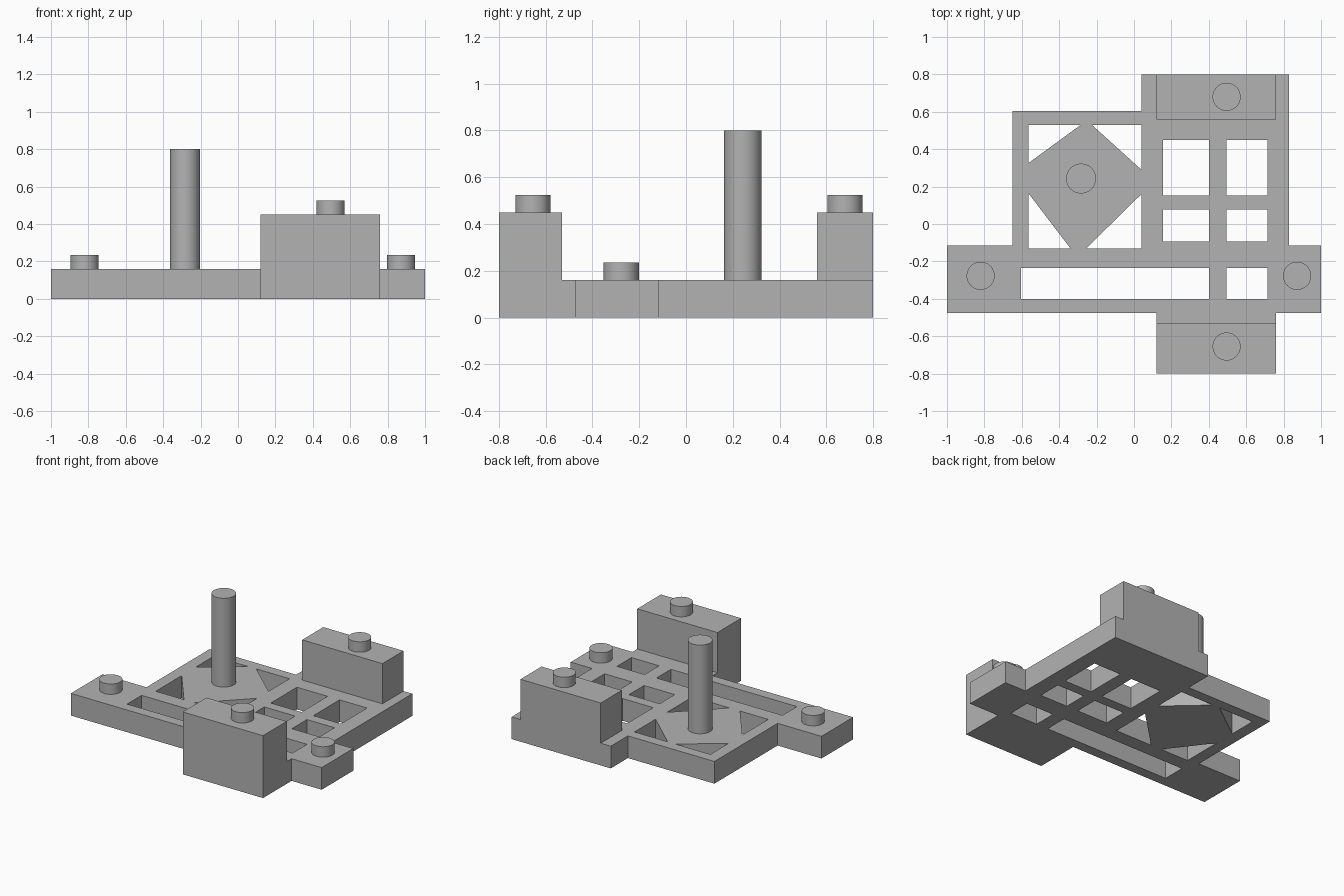
import bpy
import bmesh
from mathutils import Matrix

cube = bpy.data.objects.get("Cube")
if cube:
    bpy.data.objects.remove(cube, do_unlink=True)

grey = bpy.data.materials.new("plain grey")
grey.use_nodes = True
colour = (0.45, 0.45, 0.45, 1)
grey.diffuse_color = colour
grey.node_tree.nodes["Principled BSDF"].inputs["Base Color"].default_value = colour

PLATE_TOP, BLOCK_TOP = 0.16, 0.45


def add_object(name, bm):
    bmesh.ops.recalc_face_normals(bm, faces=bm.faces)
    mesh = bpy.data.meshes.new(name)
    bm.to_mesh(mesh)
    bm.free()
    mesh.materials.append(grey)
    obj = bpy.data.objects.new(name, mesh)
    bpy.context.collection.objects.link(obj)
    return obj


def rect(x0, x1, y0, y1):
    return [(x0, y0), (x1, y0), (x1, y1), (x0, y1)]


def slab(name, loops, z0, z1):
    """Extrude an outline, with any further loops as holes."""
    bm = bmesh.new()
    edges = []
    for loop in loops:
        verts = [bm.verts.new((x, y, z0)) for x, y in loop]
        edges += [bm.edges.new((a, b)) for a, b in zip(verts, verts[1:] + verts[:1])]
    bmesh.ops.triangle_fill(bm, edges=edges, use_beauty=True, normal=(0, 0, 1))
    top = bmesh.ops.extrude_face_region(bm, geom=bm.faces[:], use_keep_orig=True)
    moved = [v for v in top["geom"] if isinstance(v, bmesh.types.BMVert)]
    bmesh.ops.translate(bm, verts=moved, vec=(0, 0, z1 - z0))
    return add_object(name, bm)


def peg(name, x, y, radius, z0, z1):
    bm = bmesh.new()
    bmesh.ops.create_cone(bm, cap_ends=True, segments=48, radius1=radius, radius2=radius,
                          depth=z1 - z0, matrix=Matrix.Translation((x, y, (z0 + z1) / 2)))
    obj = add_object(name, bm)
    for face in obj.data.polygons:
        face.use_smooth = abs(face.normal.z) < 0.5
    for edge in obj.data.edges:
        a, b = (obj.data.vertices[i].co.z for i in edge.vertices)
        edge.use_edge_sharp = abs(a - b) < 0.001


# Base plate outline
outline = [(-1, -0.475), (0.12, -0.475), (0.12, -0.8), (0.76, -0.8), (0.76, -0.475),
           (1, -0.475), (1, -0.115), (0.83, -0.115), (0.83, 0.8), (0.04, 0.8),
           (0.04, 0.605), (-0.65, 0.605), (-0.65, -0.115), (-1, -0.115)]

# Window grid and long slot
holes = [rect(0.495, 0.715, y0, y1)
         for y0, y1 in ((0.152, 0.45), (-0.094, 0.078), (-0.4, -0.235))]
holes += [rect(0.155, 0.4, 0.152, 0.45), rect(0.155, 0.4, -0.094, 0.078),
          rect(-0.605, 0.4, -0.4, -0.235)]

# Corner triangles around the diamond: corner, then where each leg ends
for x, y, leg_x, leg_y in ((-0.565, 0.53, -0.285, 0.325), (0.04, 0.53, -0.225, 0.29),
                           (-0.565, -0.13, -0.34, 0.165), (0.04, -0.13, -0.255, 0.16)):
    holes.append([(x, y), (leg_x, y), (x, leg_y)])

slab("base_plate", [outline] + holes, 0, PLATE_TOP)

# Raised blocks
slab("front_block", [rect(0.12, 0.76, -0.8, -0.53)], PLATE_TOP, BLOCK_TOP)
slab("back_block", [rect(0.12, 0.76, 0.56, 0.8)], PLATE_TOP, BLOCK_TOP)

# Short pegs and tall post
for name, x, y, z in (("right_peg", -0.82, -0.277, PLATE_TOP), ("left_peg", 0.872, -0.277, PLATE_TOP),
                      ("front_peg", 0.495, -0.655, BLOCK_TOP), ("back_peg", 0.495, 0.68, BLOCK_TOP)):
    peg(name, x, y, 0.075, z, z + 0.075)
peg("tall_post", -0.283, 0.243, 0.08, PLATE_TOP, 0.8)
